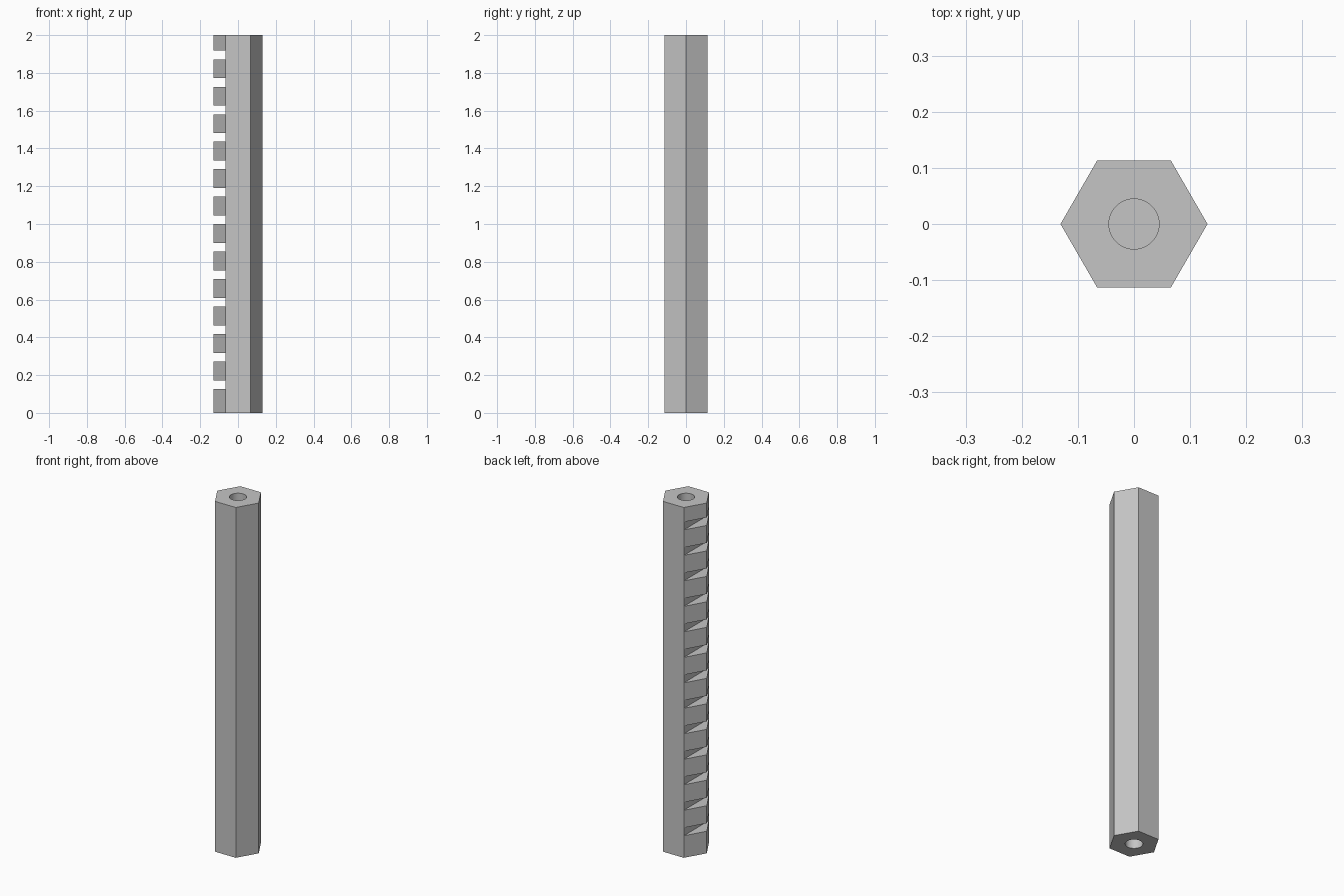
import bpy, bmesh
from math import cos, sin, tau
from mathutils import Matrix, Vector

if "Cube" in bpy.data.objects:
    bpy.data.objects.remove(bpy.data.objects["Cube"], do_unlink=True)

LENGTH = 2.0
HEX_RADIUS = 0.131
HOLE_RADIUS, HOLE_DEPTH = 0.0447, 0.25
NOTCH_COUNT, NOTCH_START, NOTCH_PITCH, NOTCH_HEIGHT = 13, 0.126, 0.1455, 0.0455
NOTCH_X = -0.0657

grey = bpy.data.materials.new("plain grey")
grey.use_nodes = True
grey.diffuse_color = (0.56, 0.56, 0.56, 1)
grey.node_tree.nodes["Principled BSDF"].inputs["Base Color"].default_value = grey.diffuse_color


def add_prism(bm, radius, sides, z0, z1):
    """Upright prism with its first corner on +x."""
    ring = [bm.verts.new((radius * cos(tau * i / sides), radius * sin(tau * i / sides), z0))
            for i in range(sides)]
    base = bm.faces.new(ring)
    top = bmesh.ops.extrude_face_region(bm, geom=[base], use_keep_orig=True)["geom"]
    verts = [v for v in top if isinstance(v, bmesh.types.BMVert)]
    bmesh.ops.translate(bm, vec=(0, 0, z1 - z0), verts=verts)


def make_object(name, bm):
    bmesh.ops.recalc_face_normals(bm, faces=bm.faces)
    mesh = bpy.data.meshes.new(name)
    bm.to_mesh(mesh)
    bm.free()
    mesh.materials.append(grey)
    obj = bpy.data.objects.new(name, mesh)
    bpy.context.collection.objects.link(obj)
    return obj


# Hexagonal bar
bm = bmesh.new()
add_prism(bm, HEX_RADIUS, 6, 0, LENGTH)
bar = make_object("notched_hex_bar", bm)

# Cutters: row of notches along one corner, and a blind hole in each end
bm = bmesh.new()
for i in range(NOTCH_COUNT):
    z = NOTCH_START + i * NOTCH_PITCH + NOTCH_HEIGHT / 2
    size = Matrix.Diagonal((0.2, 0.4, NOTCH_HEIGHT, 1))
    bmesh.ops.create_cube(bm, size=1, matrix=Matrix.Translation((NOTCH_X - 0.1, 0, z)) @ size)
add_prism(bm, HOLE_RADIUS, 48, -0.1, HOLE_DEPTH)
add_prism(bm, HOLE_RADIUS, 48, LENGTH - HOLE_DEPTH, LENGTH + 0.1)
cutter = make_object("notch_and_hole_cutter", bm)
cutter.hide_render = True

# Cut the bar
cut = bar.modifiers.new("cut", "BOOLEAN")
cut.operation, cut.solver, cut.object = "DIFFERENCE", "EXACT", cutter
bpy.ops.object.select_all(action="DESELECT")
bar.select_set(True)
bpy.context.view_layer.objects.active = bar
bpy.ops.object.modifier_apply(modifier=cut.name)
bpy.data.objects.remove(cutter, do_unlink=True)

# Smooth hole walls, crisp bar edges
bpy.ops.object.shade_smooth_by_angle(angle=0.5)
